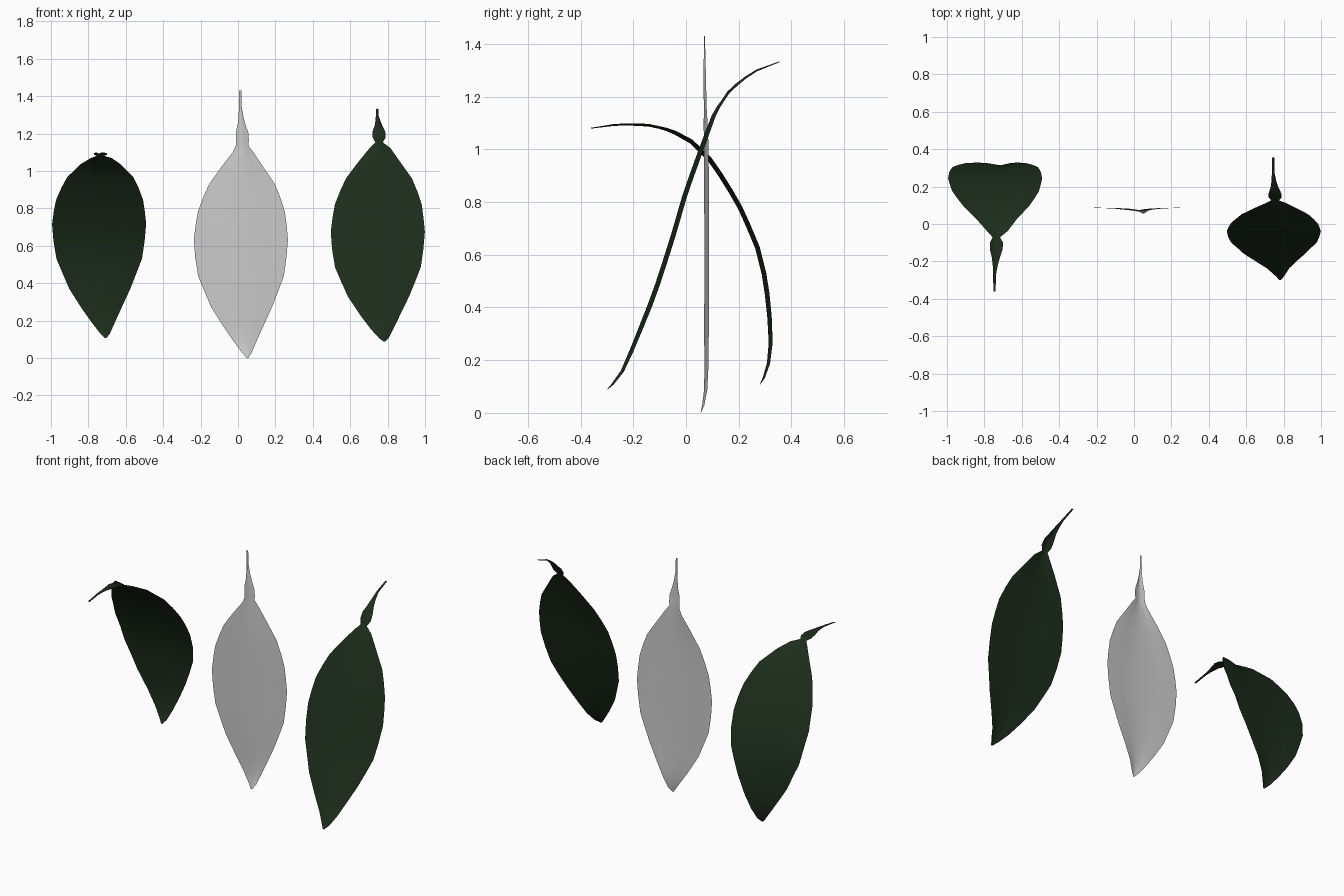
import bpy, bmesh
from mathutils import Vector

# Leaf outline rows: (distance from tip, left edge, midrib, right edge, fold depth)
OUTLINE = [
    (0.00, 0.046, 0.050, 0.054, 0.001), (0.03, 0.022, 0.049, 0.073, 0.008),
    (0.09, -0.022, 0.047, 0.098, 0.012), (0.17, -0.078, 0.044, 0.134, 0.015),
    (0.275, -0.144, 0.040, 0.182, 0.017), (0.36, -0.180, 0.036, 0.215, 0.018),
    (0.44, -0.213, 0.033, 0.245, 0.018), (0.54, -0.229, 0.029, 0.259, 0.018),
    (0.635, -0.236, 0.026, 0.267, 0.018), (0.71, -0.227, 0.024, 0.260, 0.018),
    (0.785, -0.214, 0.022, 0.250, 0.018), (0.86, -0.186, 0.020, 0.226, 0.018),
    (0.93, -0.155, 0.018, 0.198, 0.018), (1.03, -0.083, 0.018, 0.130, 0.017),
    (1.10, -0.028, 0.020, 0.083, 0.015), (1.135, -0.008, 0.022, 0.060, 0.012),
    (1.165, -0.012, 0.022, 0.058, 0.010), (1.205, -0.012, 0.021, 0.055, 0.010),
    (1.245, -0.002, 0.018, 0.041, 0.010), (1.29, 0.003, 0.016, 0.029, 0.008),
    (1.34, 0.005, 0.013, 0.020, 0.007), (1.43, 0.006, 0.012, 0.018, 0.003),
]
LENGTH = OUTLINE[-1][0]


def sampler(path):
    """Return a function giving the (y, z) point at a distance along the path."""
    pts = [Vector(p) for p in path]
    dist = [0.0]
    for a, b in zip(pts, pts[1:]):
        dist.append(dist[-1] + (b - a).length)
    scale = dist[-1] / LENGTH

    def at(s):
        s *= scale
        i = 0
        while i < len(pts) - 2 and s > dist[i + 1]:
            i += 1
        return pts[i].lerp(pts[i + 1], (s - dist[i]) / (dist[i + 1] - dist[i]))
    return at


def leaf(name, x_shift, path, neck, material=None):
    at = sampler(path)
    bm = bmesh.new()
    rows = []
    for s, left, mid, right, fold in OUTLINE:
        if abs(s - 1.135) < 0.001:      # pinch between blade and winged stalk
            left, right = mid - neck, mid + neck
        c = at(s)
        t = (at(min(s + 0.03, LENGTH)) - at(max(s - 0.03, 0))).normalized()
        n = Vector((t.y, -t.x))         # towards the back of the leaf
        row = []
        for x, f in ((left, 1), ((left * 0.55 + mid * 0.45), 0.75), (mid, 0),
                     ((right * 0.55 + mid * 0.45), 0.75), (right, 1)):
            p = c + n * (fold * (f - 0.5))
            row.append(bm.verts.new((x + x_shift, p.x, p.y)))
        rows.append(row)
    for a, b in zip(rows, rows[1:]):
        for i in range(4):
            bm.faces.new((a[i], a[i + 1], b[i + 1], b[i])).smooth = True
    mesh = bpy.data.meshes.new(name)
    bm.to_mesh(mesh)
    bm.free()
    obj = bpy.data.objects.new(name, mesh)
    bpy.context.collection.objects.link(obj)
    if material:
        mesh.materials.append(material)
    return obj


green = bpy.data.materials.new("leaf_green")
green.diffuse_color = (0.012, 0.026, 0.011, 1)

# Straight grey leaf
leaf("straight_leaf", 0.0,
     [(0.056, 0.0), (0.072, 0.05), (0.077, 0.12), (0.079, 0.6), (0.077, 1.0),
      (0.072, 1.2), (0.070, 1.43)], 0.034)

# Strongly arched leaf
leaf("arched_leaf", -0.758,
     [(0.28, 0.107), (0.308, 0.155), (0.322, 0.25), (0.315, 0.40), (0.298, 0.52),
      (0.268, 0.64), (0.20, 0.79), (0.14, 0.89), (0.07, 0.99), (0.0, 1.045),
      (-0.065, 1.073), (-0.13, 1.09), (-0.20, 1.095), (-0.28, 1.092), (-0.36, 1.08)],
     0.02, green)

# Leaf swept forwards
leaf("swept_leaf", 0.732,
     [(-0.30, 0.088), (-0.252, 0.135), (-0.20, 0.25), (-0.12, 0.45), (-0.055, 0.65),
      (0.0, 0.84), (0.065, 1.02), (0.11, 1.14), (0.16, 1.215), (0.21, 1.262),
      (0.27, 1.30), (0.355, 1.332)],
     0.02, green)
